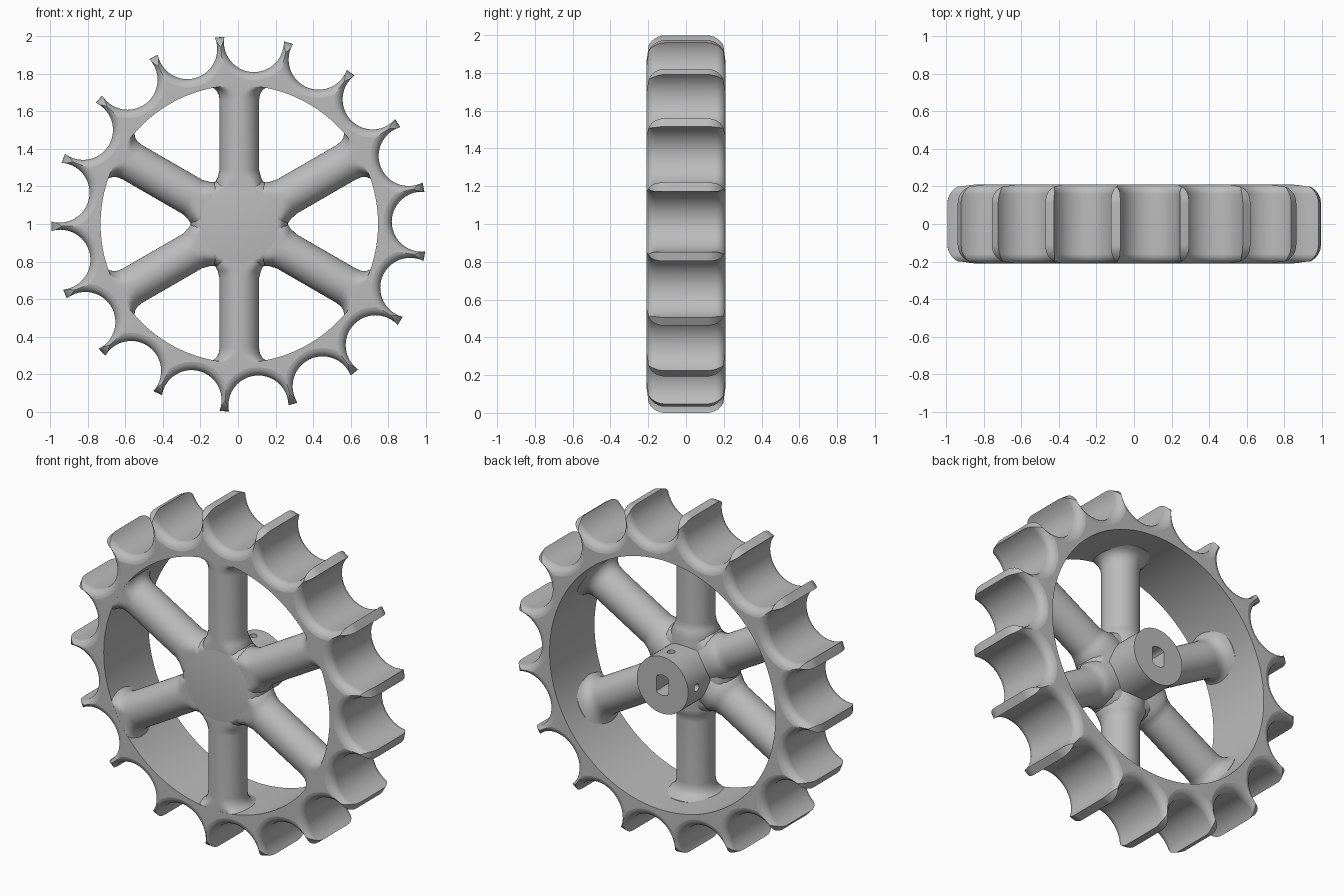
import bpy, bmesh
from math import sin, cos, pi, radians, tau
from mathutils import Matrix, Vector

old = bpy.data.objects.get("Cube")
if old:
    bpy.data.objects.remove(old, do_unlink=True)

TEETH = 17
HALF = 0.21           # half width of the wheel
R = 1.002             # tip radius
CENTRE = Vector((0.007, 0, 1))

grey = bpy.data.materials.new("plain grey")
grey.use_nodes = True
grey.diffuse_color = (0.5, 0.5, 0.5, 1)
grey.node_tree.nodes["Principled BSDF"].inputs["Base Color"].default_value = (0.5, 0.5, 0.5, 1)


def lathe(bm, profile, steps, matrix=Matrix(), closed=False):
    """Turn a profile of (radius, y) round the y axis and add it to bm."""
    part = bmesh.new()
    vs = [part.verts.new((r, y, 0)) for r, y in profile]
    pairs = list(zip(vs, vs[1:])) + ([(vs[-1], vs[0])] if closed else [])
    es = [part.edges.new(p) for p in pairs]
    bmesh.ops.spin(part, geom=vs + es, cent=(0, 0, 0), axis=(0, 1, 0),
                   angle=tau, steps=steps, use_merge=True)
    bmesh.ops.remove_doubles(part, verts=part.verts, dist=1e-5)
    part.transform(matrix)
    bmesh.ops.recalc_face_normals(part, faces=part.faces)
    tmp = bpy.data.meshes.new("tmp")
    part.to_mesh(tmp)
    part.free()
    bm.from_mesh(tmp)
    bpy.data.meshes.remove(tmp)


def make(name, bm):
    mesh = bpy.data.meshes.new(name)
    bm.to_mesh(mesh)
    bm.free()
    mesh.materials.append(grey)
    ob = bpy.data.objects.new(name, mesh)
    ob.location = CENTRE
    bpy.context.collection.objects.link(ob)
    return ob


def select(ob):
    bpy.ops.object.select_all(action='DESELECT')
    ob.select_set(True)
    bpy.context.view_layer.objects.active = ob


def cut(ob, bm):
    """Subtract the solids in bm from ob."""
    cutter = make("cutter", bm)
    cutter.hide_render = True
    mod = ob.modifiers.new("cut", 'BOOLEAN')
    mod.operation = 'DIFFERENCE'
    mod.solver = 'EXACT'
    mod.object = cutter
    bpy.context.view_layer.update()
    select(ob)
    bpy.ops.object.modifier_apply(modifier=mod.name)
    bpy.data.objects.remove(cutter, do_unlink=True)


def finish(ob, angle=35):
    select(ob)
    bpy.ops.object.shade_smooth_by_angle(angle=radians(angle))
    mod = ob.modifiers.new("normals", 'WEIGHTED_NORMAL')
    mod.keep_sharp = True


def cylinder(bm, r, start, end, steps, matrix=Matrix()):
    lathe(bm, [(0, start), (r, start), (r, end), (0, end)], steps, matrix)


# Rim: ring with rounded outer corners
corner = 0.1
arc = [(R - corner + corner * cos(t), HALF - corner + corner * sin(t))
       for t in (i * pi / 16 for i in range(9))]
section = [(0.74, HALF)] + arc[::-1] + [(r, -y) for r, y in arc] + [(0.74, -HALF)]
bm = bmesh.new()
lathe(bm, section, TEETH * 8, closed=True)
rim = make("toothed_rim", bm)

# Scallops between the teeth, flared at both sides for soft edges
SCALLOP, FLARE = 0.16, 0.05
half = [(SCALLOP + FLARE * (1 - cos(t)), HALF - FLARE + FLARE * sin(t))
        for t in (radians(i * 13.5) for i in range(7))]
half += [(0.25, 0.22), (0, 0.22)]
spool = [(r, -y) for r, y in half[::-1]] + half
for group in (range(0, TEETH - 1, 2), range(1, TEETH - 1, 2), [TEETH - 1]):
    bm = bmesh.new()
    for i in group:
        a = radians(96) + (i + 0.5) * tau / TEETH
        lathe(bm, spool, 56, Matrix.Translation((0.973 * cos(a), 0, 0.973 * sin(a))))
    cut(rim, bm)
finish(rim)

# Spokes: round bars flared into hub and rim, flush with the front
SPOKE = 0.105
bar = [(0, 0), (0.135, 0.05), (0.135, 0.21), (0.115, 0.25), (SPOKE, 0.29), (SPOKE, 0.66),
       (0.11, 0.69), (0.122, 0.712), (0.142, 0.728), (0.17, 0.737), (0.17, 0.75), (0, 0.75)]
bm = bmesh.new()
for i in range(6):
    turn = Matrix.Rotation(i * tau / 6, 4, 'Y') @ Matrix.Rotation(pi / 2, 4, 'X')
    lathe(bm, bar, 40, Matrix.Translation((0, SPOKE - HALF, 0)) @ turn)
for v in bm.verts:
    v.co.y = max(v.co.y, 0.0005 - HALF)
finish(make("spokes", bm))

# Hub: rounded body in front, shaft collar behind
COLLAR = 0.168
bm = bmesh.new()
lathe(bm, [(0, -HALF), (0.205, -HALF), (0.228, -0.198), (0.247, -0.17), (0.257, -0.14),
           (0.26, -0.105), (0.257, -0.07), (0.247, -0.04), (0.228, -0.012), (0.205, 0),
           (COLLAR, 0.005), (COLLAR, HALF), (0, HALF)], 64)
hub = make("hub_and_collar", bm)

# Flat-sided shaft bore
bm = bmesh.new()
cylinder(bm, 0.06, 0.02, 0.25, 32)
for v in bm.verts:
    v.co.x = max(-0.04, min(0.04, v.co.x))
cut(hub, bm)

# Set screw holes on top and on one side
bm = bmesh.new()
for angle in (0, -pi / 2):
    turn = Matrix.Rotation(angle, 4, 'Y') @ Matrix.Rotation(pi / 2, 4, 'X')
    cylinder(bm, 0.022, 0.09, 0.22, 20, Matrix.Translation((0, 0.13, 0)) @ turn)
cut(hub, bm)
finish(hub)
